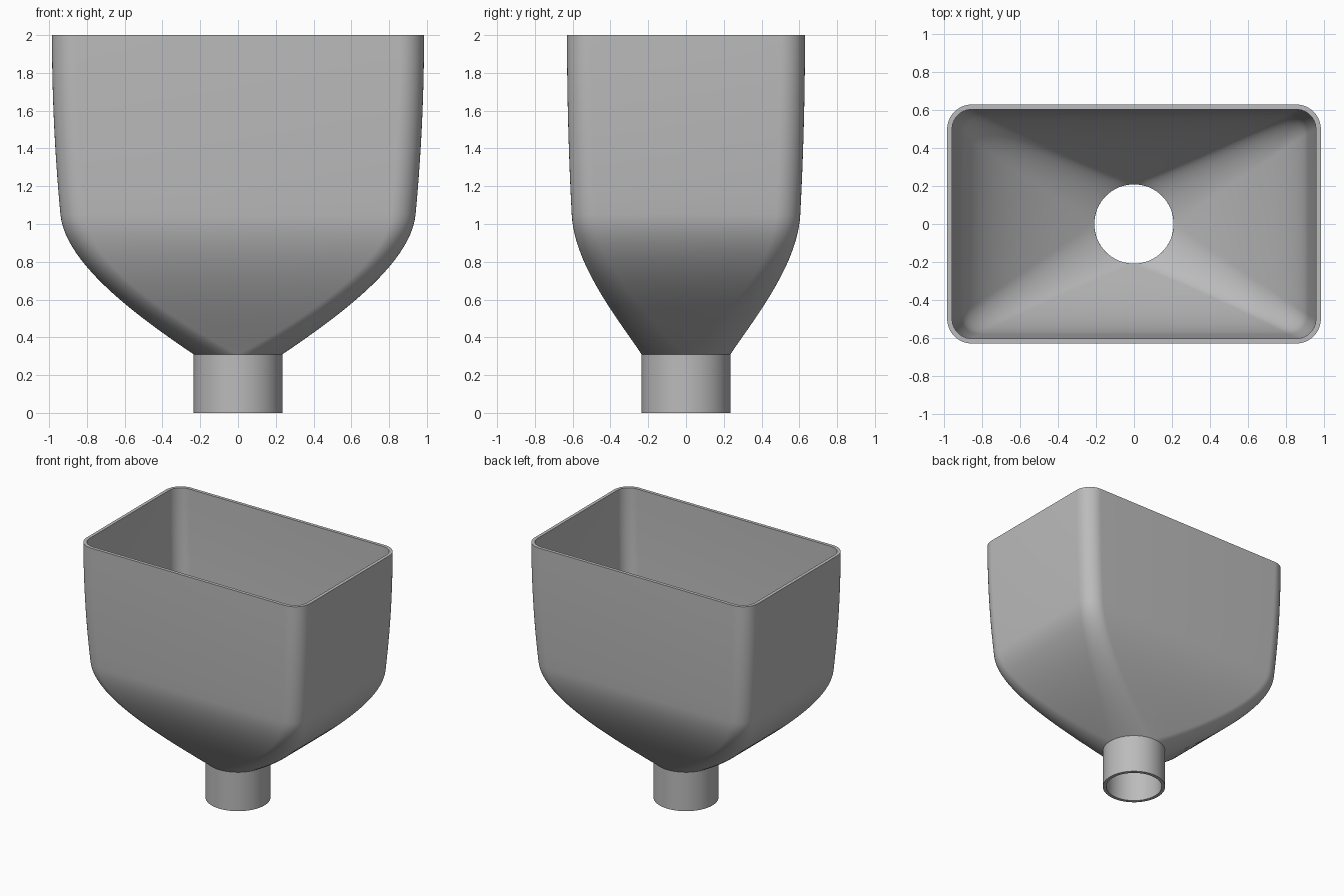
import bpy, bmesh, math
from mathutils import Vector

cube = bpy.data.objects.get("Cube")
if cube:
    bpy.data.objects.remove(cube, do_unlink=True)

CORNER_STEPS = 16
WALL = 0.026
NECK_R, NECK_TOP, SHOULDER_Z, TOP_Z = 0.235, 0.31, 1.05, 2.0
CORNER_R = 0.13


def bezier(p, t):
    s = 1 - t
    return s**3 * p[0] + 3 * s * s * t * p[1] + 3 * s * t * t * p[2] + t**3 * p[3]


def rounded_ring(bm, hx, hy, r, z):
    """Rounded rectangle; a circle when hx == hy == r."""
    ring = []
    for q, (sx, sy) in enumerate([(1, 1), (-1, 1), (-1, -1), (1, -1)]):
        for i in range(CORNER_STEPS + 1):
            a = (q + i / CORNER_STEPS) * math.pi / 2
            ring.append(bm.verts.new((sx * (hx - r) + r * math.cos(a),
                                      sy * (hy - r) + r * math.sin(a), z)))
    return ring


# Cross-sections from the spout up to the rim: half width, half depth, radius, height
sections = [(NECK_R, NECK_R, NECK_R, 0)]
curve_x = (NECK_R, 0.50, 0.914, 0.94)
curve_y = (NECK_R, 0.355, 0.591, 0.605)
curve_z = (NECK_TOP, 0.49, 0.78, SHOULDER_Z)
for i in range(25):
    t = i / 24
    r = CORNER_R + (NECK_R - CORNER_R) * (1 - t) ** 2
    sections.append((bezier(curve_x, t), bezier(curve_y, t), r, bezier(curve_z, t)))
for i in range(1, 11):
    t = i / 10
    ease = 1 - (1 - t) ** 2
    sections.append((0.94 + 0.045 * ease, 0.605 + 0.025 * ease, CORNER_R,
                     SHOULDER_Z + (TOP_Z - SHOULDER_Z) * t))

# Skin the sections into one open shell
bm = bmesh.new()
rings = [rounded_ring(bm, *s) for s in sections]
n = len(rings[0])
for low, high in zip(rings, rings[1:]):
    for i in range(n):
        j = (i + 1) % n
        bm.faces.new((low[i], low[j], high[j], high[i]))
bmesh.ops.remove_doubles(bm, verts=bm.verts, dist=0.0001)
bmesh.ops.recalc_face_normals(bm, faces=bm.faces)
# Make sure normals point outwards
bm.faces.ensure_lookup_table()
c = bm.faces[0].calc_center_median()
if bm.faces[0].normal.dot(Vector((c.x, c.y, 0))) < 0:
    bmesh.ops.reverse_faces(bm, faces=bm.faces)
mesh = bpy.data.meshes.new("hopper")
bm.to_mesh(mesh)
bm.free()
hopper = bpy.data.objects.new("hopper", mesh)
bpy.context.collection.objects.link(hopper)

# Plain grey
grey = bpy.data.materials.new("grey")
grey.use_nodes = True
colour = (0.5, 0.5, 0.5, 1)
grey.diffuse_color = colour
grey.node_tree.nodes["Principled BSDF"].inputs["Base Color"].default_value = colour
mesh.materials.append(grey)

# Wall thickness, inwards
solid = hopper.modifiers.new("wall", "SOLIDIFY")
solid.thickness = WALL
solid.offset = -1
solid.use_even_offset = True

bpy.ops.object.select_all(action="DESELECT")
hopper.select_set(True)
bpy.context.view_layer.objects.active = hopper
bpy.ops.object.modifier_apply(modifier="wall")
bpy.ops.object.shade_smooth_by_angle(angle=math.radians(30))
